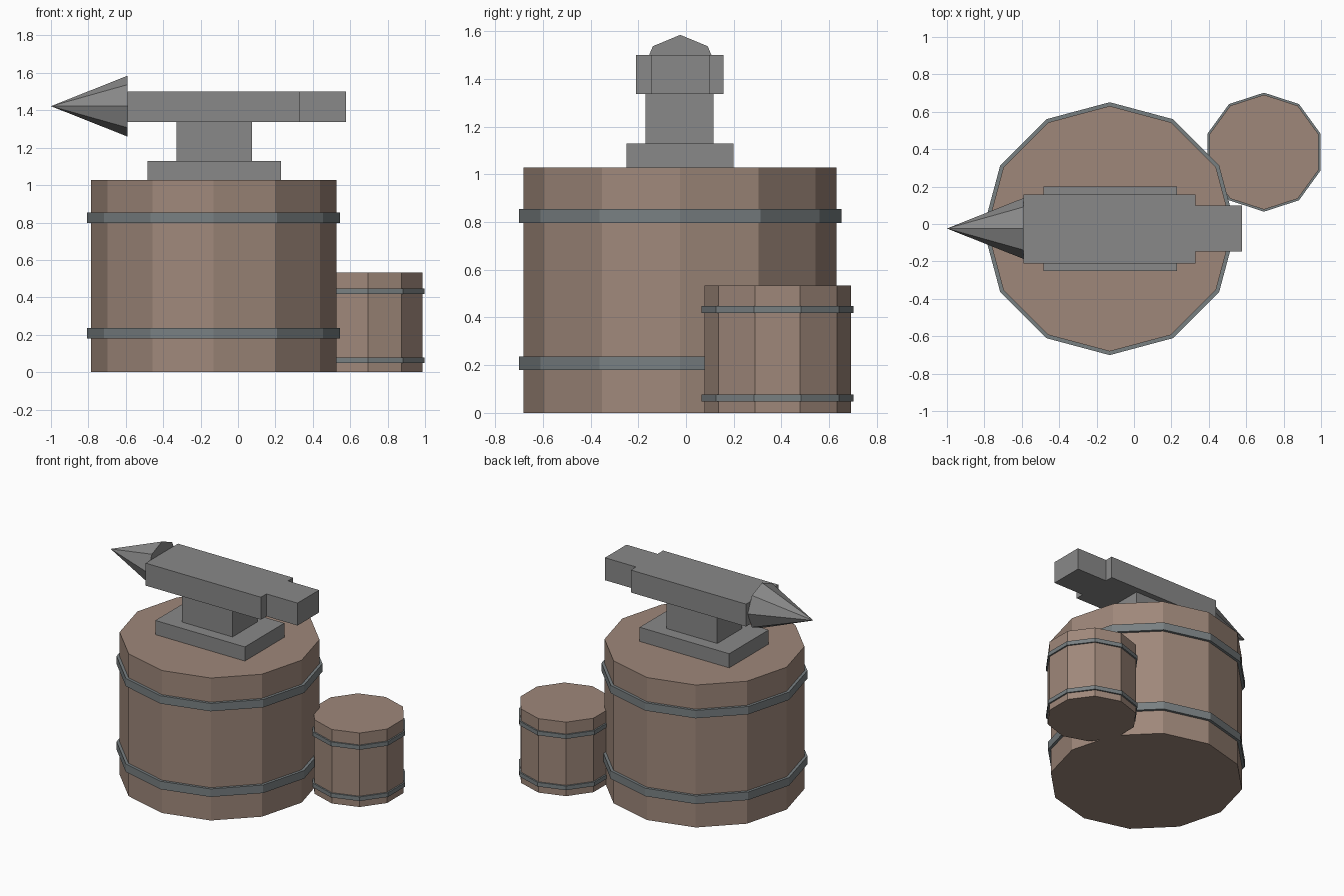
import bpy, bmesh, math
from mathutils import Matrix, Vector

if "Cube" in bpy.data.objects:
    bpy.data.objects.remove(bpy.data.objects["Cube"])


def material(name, rgb):
    m = bpy.data.materials.new(name)
    m.diffuse_color = (*rgb, 1.0)
    m.use_nodes = True
    m.node_tree.nodes["Principled BSDF"].inputs["Base Color"].default_value = m.diffuse_color
    return m


WOOD = material("brown wood", (0.345, 0.245, 0.195))
STEEL = material("grey steel", (0.25, 0.25, 0.25))
HOOP = material("blue grey iron", (0.19, 0.215, 0.222))


def finish(name, bm, mat):
    bmesh.ops.recalc_face_normals(bm, faces=bm.faces)
    mesh = bpy.data.meshes.new(name)
    bm.to_mesh(mesh)
    bm.free()
    mesh.materials.append(mat)
    bpy.context.collection.objects.link(bpy.data.objects.new(name, mesh))


def box(name, x, y, z, mat):
    bm = bmesh.new()
    size = Vector((x[1] - x[0], y[1] - y[0], z[1] - z[0]))
    mid = Vector((sum(x), sum(y), sum(z))) / 2
    bmesh.ops.create_cube(bm, size=1, matrix=Matrix.Translation(mid) @ Matrix.Diagonal(size).to_4x4())
    finish(name, bm, mat)


def polygon(bm, c, r, z, n):
    angles = [math.pi / 2 + 2 * math.pi * i / n for i in range(n)]
    return [bm.verts.new((c[0] + r * math.cos(a), c[1] + r * math.sin(a), z)) for a in angles]


def bridge(bm, a, b):
    for i in range(len(a)):
        j = (i + 1) % len(a)
        bm.faces.new((a[i], a[j], b[j], b[i]))


def barrel(name, c, n, r, r_hoop, height, hoops):
    # Straight-sided wooden body
    bm = bmesh.new()
    low, high = polygon(bm, c, r, 0, n), polygon(bm, c, r, height, n)
    bridge(bm, low, high)
    bm.faces.new(low)
    bm.faces.new(high)
    finish(name + "_body", bm, WOOD)
    # Iron hoops wrapped around it
    for label, (z0, z1) in zip(("lower", "upper"), hoops):
        bm = bmesh.new()
        loops = [polygon(bm, c, rad, z, n) for rad, z in
                 ((r - 0.003, z0), (r_hoop, z0), (r_hoop, z1), (r - 0.003, z1))]
        for k in range(4):
            bridge(bm, loops[k], loops[(k + 1) % 4])
        finish(f"{name}_{label}_hoop", bm, HOOP)


barrel("large_barrel", (-0.13, -0.025), 12, 0.656, 0.676, 1.028,
       ((0.179, 0.237), (0.797, 0.854)))
barrel("small_barrel", (0.695, 0.384), 10, 0.307, 0.318, 0.534,
       ((0.048, 0.078), (0.418, 0.448)))

# Anvil: stacked blocks
box("anvil_base", (-0.485, 0.23), (-0.25, 0.20), (1.028, 1.13), STEEL)
box("anvil_waist", (-0.33, 0.075), (-0.17, 0.115), (1.13, 1.338), STEEL)
box("anvil_face", (-0.59, 0.33), (-0.21, 0.158), (1.338, 1.50), STEEL)
box("anvil_heel", (0.33, 0.578), (-0.147, 0.099), (1.338, 1.50), STEEL)

# Anvil horn: eight-sided cone pointing to -x
bm = bmesh.new()
bmesh.ops.create_cone(bm, cap_ends=True, segments=8, radius1=0.163, radius2=0, depth=0.41,
                      matrix=Matrix.Translation((-0.795, -0.024, 1.422)) @ Matrix.Rotation(-math.pi / 2, 4, 'Y'))
bmesh.ops.remove_doubles(bm, verts=bm.verts, dist=1e-5)
finish("anvil_horn", bm, STEEL)
